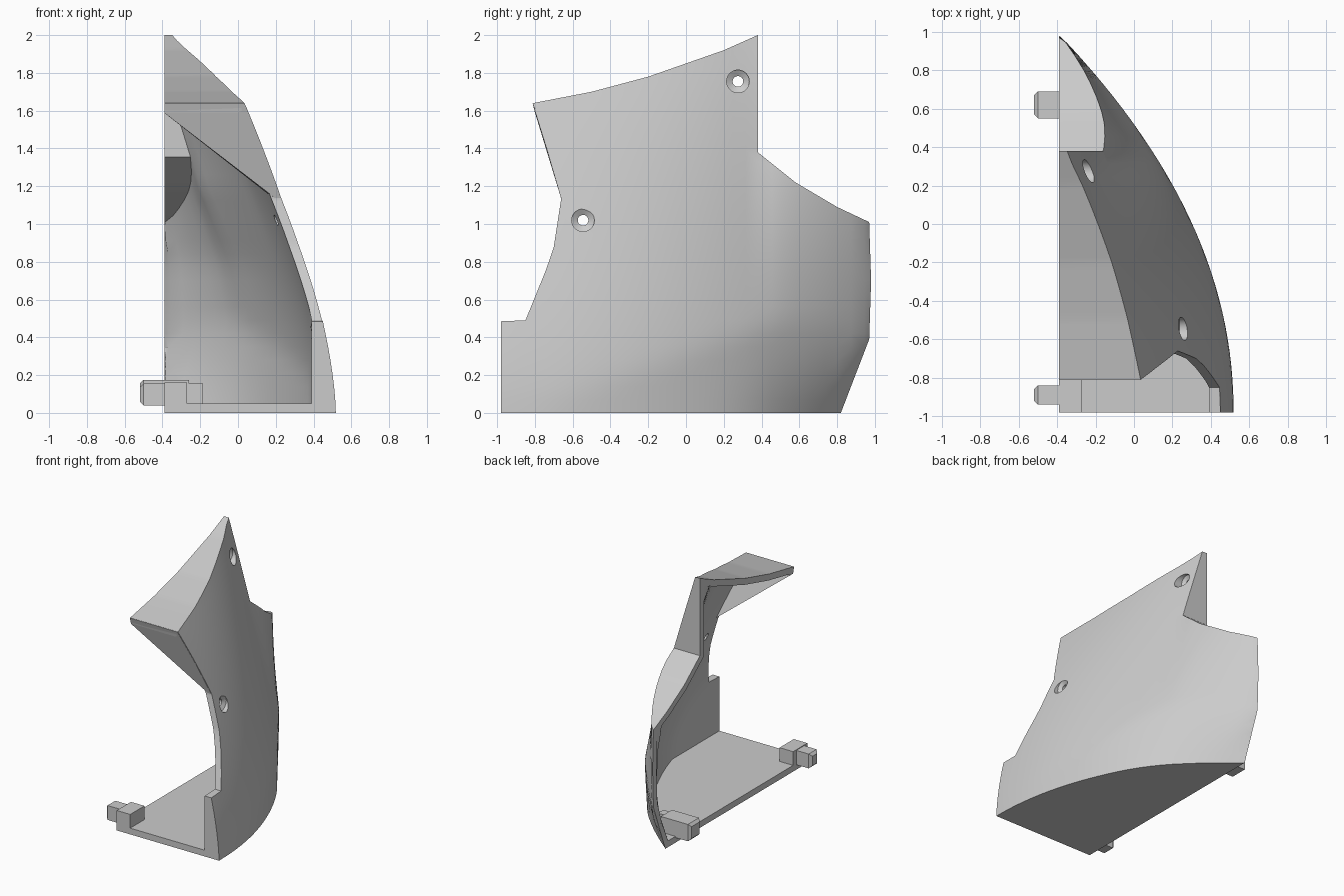
import bpy, bmesh, math
from mathutils import Vector

old = bpy.data.objects.get("Cube")
if old:
    bpy.data.objects.remove(old)

grey = bpy.data.materials.new("light grey plastic")
grey.use_nodes = True
GREY = (0.6, 0.6, 0.6, 1)
grey.diffuse_color = GREY
grey.node_tree.nodes["Principled BSDF"].inputs["Base Color"].default_value = GREY

SEAM = -0.39      # flat open side of the half shell
WALL = 0.05


def new_object(name, bm):
    bmesh.ops.recalc_face_normals(bm, faces=bm.faces)
    mesh = bpy.data.meshes.new(name)
    bm.to_mesh(mesh)
    bm.free()
    obj = bpy.data.objects.new(name, mesh)
    bpy.context.collection.objects.link(obj)
    mesh.materials.append(grey)
    return obj


def activate(obj):
    bpy.ops.object.select_all(action='DESELECT')
    obj.select_set(True)
    bpy.context.view_layer.objects.active = obj


def ramp(value, start, length):
    return max(0, min(1, (value - start) / length))


def skin_x(y, z):
    """Curved outer skin: plan curve, leaning in above and tucking in below."""
    plan = 0.518 - 0.224 * max(y + 0.98, 0) ** 2.07
    t = max((y + 0.8) / 1.2, 0)
    waist = min(0.45 * t, 0.5)
    if z < waist:
        lean = 0.6 * ramp(y, 0.1, 0.7) ** 2 * (waist - z) ** 2
    else:
        fade = 1 - ramp(y, 0.37, 0.6)
        gain = 0.2176 + 0.178 * t - 0.12 * t * t
        lean = gain * fade * (z - waist) ** max(1.59 - 0.5 * t, 1)
    return max(plan - lean, SEAM)


def inner_x(y, z):
    """Inside of the skin: straight near the front, thicker at the upper rear."""
    d = 0.01
    gy = (skin_x(y + d, z) - skin_x(y - d, z)) / (2 * d)
    gz = (skin_x(y, z + d) - skin_x(y, z - d)) / (2 * d)
    depth = min(WALL * math.sqrt(1 + gy * gy + gz * gz), 0.08)
    depth *= 1 + 1.1 * ramp(y, -0.2, 0.5) * ramp(z, 0.8, 0.4)
    return max(min(skin_x(y, z) - depth, 0.39), SEAM)


# Side outline of the shell (y, z)
outline = [(-0.98, 0), (0.82, 0), (0.97, 0.39), (0.98, 0.7), (0.97, 1.01),
           (0.8, 1.09), (0.58, 1.22), (0.38, 1.38), (0.38, 2.0), (0.2, 1.92),
           (-0.2, 1.78), (-0.5, 1.7), (-0.81, 1.64), (-0.735, 1.4), (-0.66, 1.14),
           (-0.7, 0.88), (-0.74, 0.76), (-0.85, 0.49), (-0.98, 0.485)]

# Outer skin: gridded outline, bent to the curved surface
bm = bmesh.new()
bm.faces.new([bm.verts.new((0, y, z)) for y, z in outline])
for axis, start in ((1, -0.945), (2, 0.07)):
    for i in range(28):
        co, no = Vector(), Vector()
        co[axis], no[axis] = start + i * 0.07, 1
        bmesh.ops.bisect_plane(bm, geom=bm.verts[:] + bm.edges[:] + bm.faces[:],
                               plane_co=co, plane_no=no, dist=0.012)
skin = list(bm.verts)
for v in skin:
    v.co.x = skin_x(v.co.y, v.co.z)

# Sort the outline: open front, free tail edge, and edges that carry a wall
walls, inward = [], {}
for e in [e for e in bm.edges if e.is_boundary]:
    mid = (e.verts[0].co + e.verts[1].co) / 2
    if mid.y < -0.6 and 0.001 < mid.z < 1.638:
        continue
    loop = e.link_loops[0]
    run = loop.link_loop_next.vert.co - loop.vert.co
    side = Vector((0, -run.z, run.y)).normalized()
    for v in e.verts:
        inward.setdefault(v, []).append(side)
    if mid.y > 0.8 and 0.001 < mid.z < 1.01:
        for v in e.verts:
            v.co.x = SEAM
    else:
        walls.append(e)

# Floor, top deck and rear walls, all reaching the seam
twin = {}


def at_seam(v):
    if v.co.x < SEAM + 0.004:
        return v
    if v not in twin:
        twin[v] = bm.verts.new((SEAM, v.co.y, v.co.z))
    return twin[v]


for e in walls:
    a, b = e.verts
    ring = list(dict.fromkeys([a, b, at_seam(b), at_seam(a)]))
    if len(ring) > 2:
        bm.faces.new(ring)

# Inside surface, mitred where walls meet, then the rim that joins both
outer_faces = list(bm.faces)
rim = [e for e in bm.edges if e.is_boundary]
inside = {}
for v in skin:
    p = v.co.copy()
    if v in inward:
        total = sum(inward[v], Vector())
        p += total * (WALL * len(inward[v]) / total.length_squared)
    inside[v] = bm.verts.new((inner_x(p.y, p.z), p.y, max(p.z, WALL)))
    if v in twin:
        inside[twin[v]] = bm.verts.new((SEAM, p.y, p.z))
for f in outer_faces:
    bm.faces.new([inside[v] for v in reversed(f.verts)])
for e in rim:
    a, b = e.verts
    bm.faces.new((a, b, inside[b], inside[a]))
shell = new_object("side_shell", bm)

# Countersunk screw holes
for name, y, z, depth in (("lower", -0.545, 1.02, 0.02), ("upper", 0.275, 1.755, 0.045)):
    bm = bmesh.new()
    x = skin_x(y, z)
    rings = []
    for dx, r in ((0.1, 0.06), (-depth, 0.06), (-depth - 0.018, 0.028), (-0.25, 0.028)):
        rings.append([bm.verts.new((x + dx, y + r * math.cos(k * math.tau / 32),
                                    z + r * math.sin(k * math.tau / 32))) for k in range(32)])
    for lo, hi in zip(rings, rings[1:]):
        for k in range(32):
            n = (k + 1) % 32
            bm.faces.new((lo[k], lo[n], hi[n], hi[k]))
    bm.faces.new(rings[0])
    bm.faces.new(rings[-1])
    cutter = new_object(name + "_hole_cutter", bm)
    cut = shell.modifiers.new("screw_hole", 'BOOLEAN')
    cut.operation = 'DIFFERENCE'
    cut.solver = 'EXACT'
    cut.object = cutter
    activate(shell)
    bpy.ops.object.modifier_apply(modifier=cut.name)
    bpy.data.objects.remove(cutter)
activate(shell)
bpy.ops.object.shade_smooth_by_angle(angle=math.radians(25))

# Triangular plate closing the front under the deck
bm = bmesh.new()
side = [(skin_x(y, z) - 0.002, y, z) for y, z in outline[12:15]]
low = side[-1]
profile = [(SEAM, -0.81, 1.64), *side, (low[0] - 0.03, low[1], low[2]), (SEAM, -0.797, 1.59)]
front = [bm.verts.new((x, y - 0.002, z - 0.002)) for x, y, z in profile]
back = [bm.verts.new((max(v.co.x - 0.01, SEAM), v.co.y + WALL, v.co.z)) for v in front]
bm.faces.new(front)
bm.faces.new(back[::-1])
for k in range(len(front)):
    n = (k + 1) % len(front)
    bm.faces.new((front[k], front[n], back[n], back[k]))
new_object("front_plate", bm)


def block(name, lo, hi, chamfer=0.0):
    bm = bmesh.new()
    bmesh.ops.create_cube(bm, size=1)
    lo, hi = Vector(lo), Vector(hi)
    for v in bm.verts:
        v.co = (lo + hi) / 2 + v.co * (hi - lo)
    if chamfer:
        end = [e for e in bm.edges if all(v.co.x < lo.x + 0.001 for v in e.verts)]
        bmesh.ops.bevel(bm, geom=end, offset=chamfer, segments=1, affect='EDGES')
    return new_object(name, bm)


# Locating tabs along the seam
block("front_tab_base", (SEAM, -0.98, 0.01), (-0.27, -0.8, 0.16))
block("front_tab", (-0.52, -0.94, 0.04), (-0.3, -0.84, 0.155), 0.02)
block("rear_tab", (-0.52, 0.55, 0.04), (-0.26, 0.69, 0.175), 0.02)
block("rear_tab_root", (-0.3, 0.551, 0.04), (-0.185, 0.62, 0.155))
